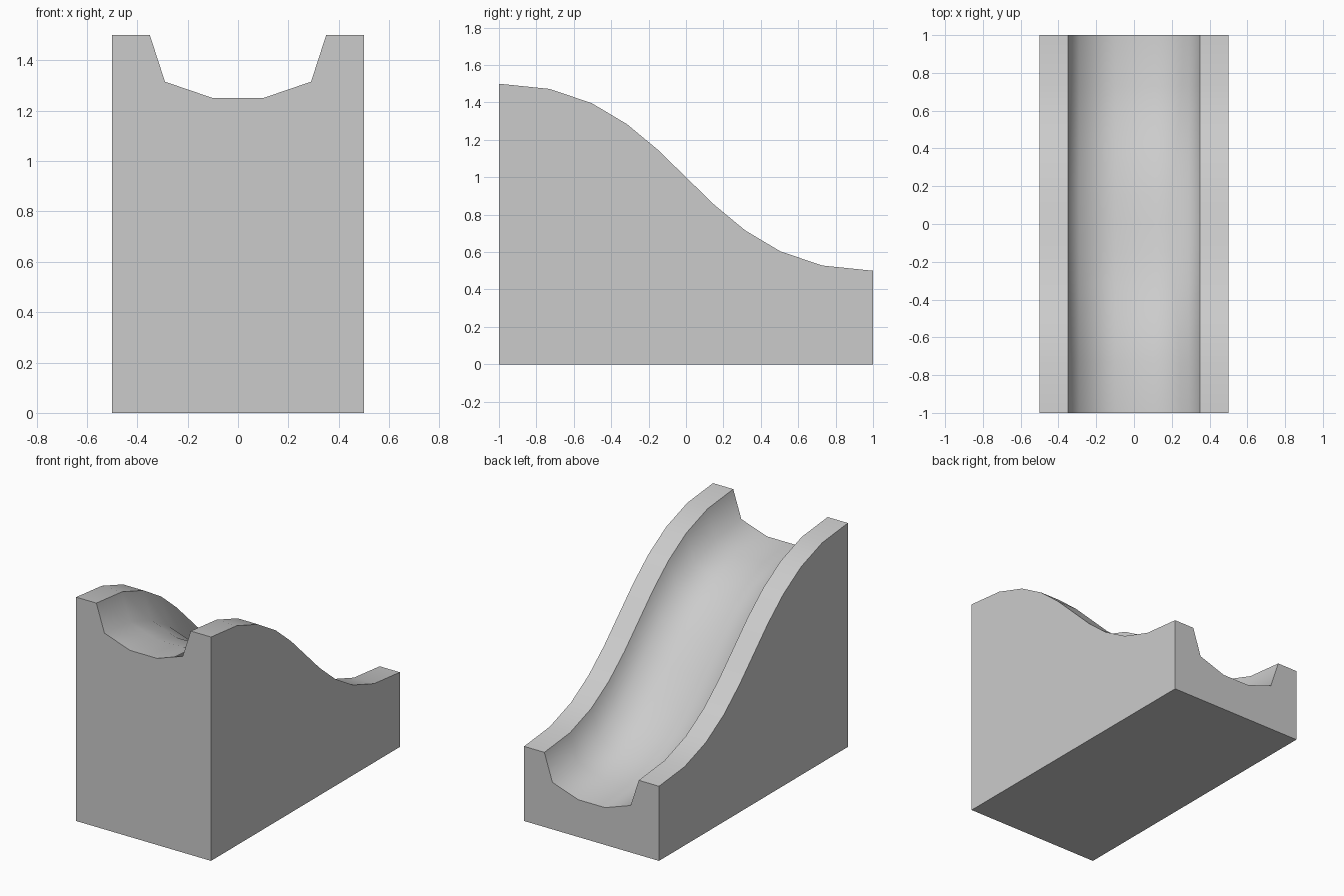
import bpy, bmesh, math

if "Cube" in bpy.data.objects:
    bpy.data.objects.remove(bpy.data.objects["Cube"])

# Cross-section: x and depth below the rim
half = [(0.5, 0), (0.35, 0), (0.29, -0.185), (0.10, -0.25)]
section = [(-x, d) for x, d in half] + half[::-1]
STEPS = 10

bm = bmesh.new()

# S-curve path: one ring of channel points plus two base points per step
rings = []
for i in range(STEPS + 1):
    t = i / STEPS
    y = t**3 - (1 - t)**3
    rim = 1.5 - (3 * t**2 - 2 * t**3)
    ring = [bm.verts.new((x, y, rim + d)) for x, d in section]
    if i in (0, STEPS):
        ring += [bm.verts.new((0.5, y, 0)), bm.verts.new((-0.5, y, 0))]
    rings.append(ring)

# Rims and channel
n = len(section)
for a, b in zip(rings, rings[1:]):
    for j in range(n - 1):
        bm.faces.new((a[j], a[j + 1], b[j + 1], b[j]))

# End walls, side walls and underside
first, last = rings[0], rings[-1]
bm.faces.new(first)
bm.faces.new(last)
bm.faces.new([r[0] for r in rings] + [last[n + 1], first[n + 1]])
bm.faces.new([r[n - 1] for r in rings] + [last[n], first[n]])
bm.faces.new((first[n], first[n + 1], last[n + 1], last[n]))
bmesh.ops.recalc_face_normals(bm, faces=bm.faces)

mesh = bpy.data.meshes.new("slide")
bm.to_mesh(mesh)
bm.free()
slide = bpy.data.objects.new("slide", mesh)
bpy.context.collection.objects.link(slide)

# Smooth channel, sharp rims and corners
bpy.context.view_layer.objects.active = slide
slide.select_set(True)
bpy.ops.object.shade_smooth_by_angle(angle=math.radians(60))
